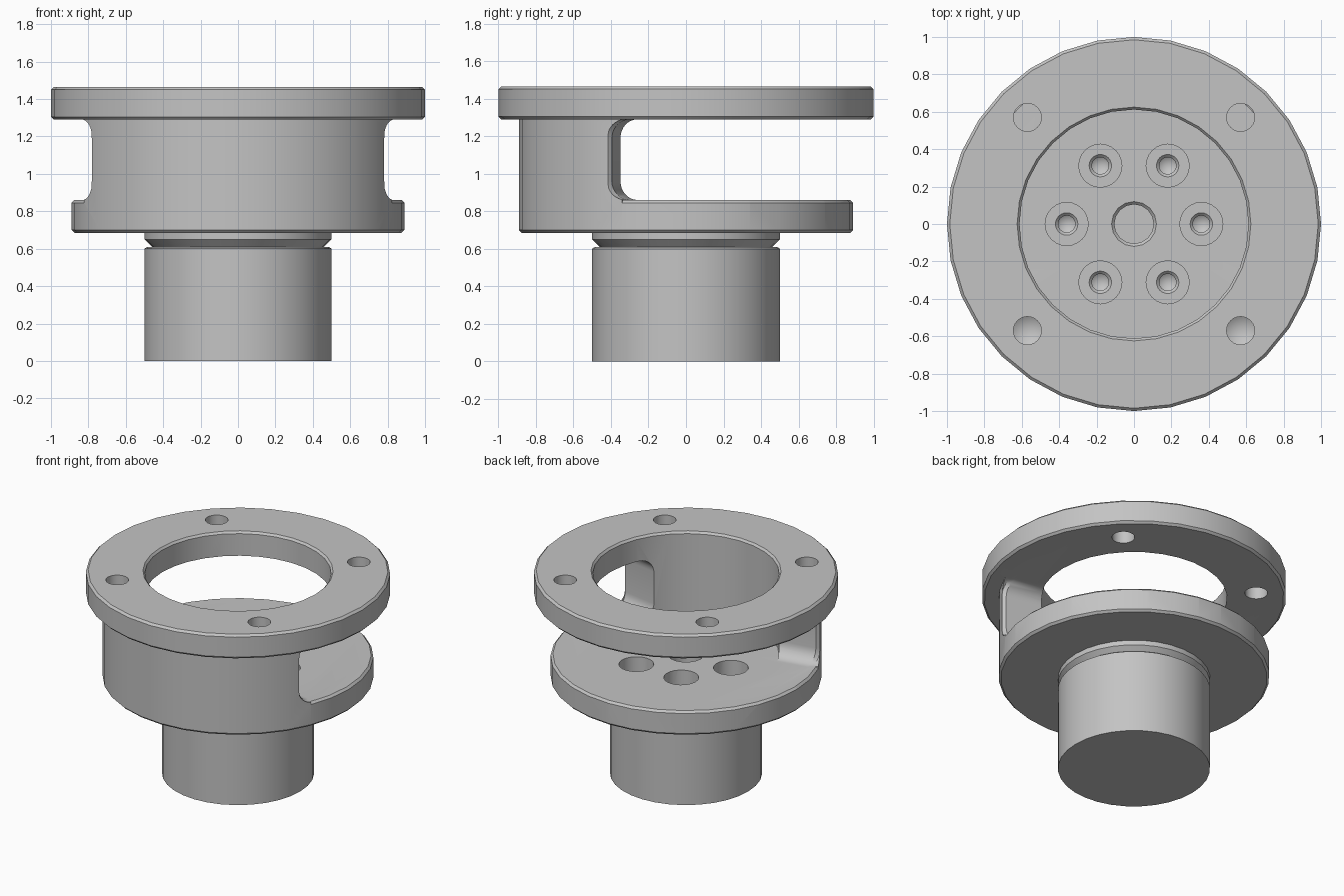
import bpy, bmesh
from math import cos, sin, pi, radians

cube = bpy.data.objects.get("Cube")
if cube:
    bpy.data.objects.remove(cube, do_unlink=True)

SEG = 32
FLOOR, CEILING = 0.86, 1.29

steel = bpy.data.materials.new("grey_metal")
steel.use_nodes = True
steel.diffuse_color = (0.55, 0.55, 0.55, 1)
steel.node_tree.nodes["Principled BSDF"].inputs["Base Color"].default_value = steel.diffuse_color


def lathe(bm, profile, centre=(0, 0), seg=SEG, first=0, count=None):
    """Revolve (radius, z) points; a profile off the axis is closed into a ring."""
    full = count is None
    steps = seg if full else count + 1
    poles = {}
    rings = []
    for k in range(steps):
        a = 2 * pi * (first + k) / seg
        ring = []
        for i, (r, z) in enumerate(profile):
            if r == 0:
                if i not in poles:
                    poles[i] = bm.verts.new((*centre, z))
                ring.append(poles[i])
            else:
                ring.append(bm.verts.new((centre[0] + r * cos(a), centre[1] + r * sin(a), z)))
        rings.append(ring)
    n = len(profile)
    for k in range(steps if full else count):
        a, b = rings[k], rings[(k + 1) % steps]
        for i in range(n):
            j = (i + 1) % n
            quad = list(dict.fromkeys((a[i], a[j], b[j], b[i])))
            if len(quad) > 2:
                bm.faces.new(quad)
    if not full:
        bm.faces.new(rings[0])
        bm.faces.new(rings[-1])


def make_object(name, bm):
    bmesh.ops.recalc_face_normals(bm, faces=bm.faces)
    mesh = bpy.data.meshes.new(name)
    bm.to_mesh(mesh)
    bm.free()
    mesh.materials.append(steel)
    ob = bpy.data.objects.new(name, mesh)
    bpy.context.collection.objects.link(ob)
    return ob


# Body: shaft, relief groove, lower disc, cup wall and top flange
bm = bmesh.new()
lathe(bm, [(0, 0), (0.5, 0), (0.5, 0.6), (0.485, 0.61), (0.46, 0.61), (0.5, 0.65),
           (0.5, 0.685), (0.875, 0.685), (0.89, 0.7), (0.89, CEILING),
           (0.985, CEILING), (1, 1.305), (1, 1.45), (0.985, 1.465),
           (0.625, 1.465), (0.612, 1.45), (0.612, FLOOR), (0, FLOOR)])
body = make_object("flanged_body", bm)

# Holes: centre bore, six counterbored bolts, four flange holes
bm = bmesh.new()
lathe(bm, [(0, 1), (0.12, 1), (0.12, FLOOR), (0.105, 0.845), (0.105, 0.5), (0, 0.5)], seg=16)
for k in range(6):
    a = k * pi / 3
    lathe(bm, [(0, 1), (0.115, 1), (0.115, 0.75), (0.06, 0.75), (0.045, 0.735),
               (0.045, 0.6), (0, 0.57)], (0.36 * cos(a), 0.36 * sin(a)), 24)
for x in (-0.57, 0.57):
    for y in (-0.57, 0.57):
        lathe(bm, [(0, 1.6), (0.075, 1.6), (0.075, 1), (0, 0.955)], (x, y), 24)
holes = make_object("hole_cutter", bm)

# Side window: rounded slot swept across x, flaring at the outer edge
bm = bmesh.new()
R, ARC = 0.1, 8
half = [(1.2, -0.42), (0.785, -0.42), (0.765, -0.395), (0.45, -0.34)]
stations = half + [(-x, y) for x, y in reversed(half)]
sections = []
for x, front in stations:
    pts = [(1.2, FLOOR), (1.2, CEILING)]
    for centre_z, start in ((CEILING - R, 90), (FLOOR + R, 180)):
        for s in range(ARC + 1):
            a = radians(start + 90 * s / ARC)
            pts.append((front + R + R * cos(a), centre_z + R * sin(a)))
    sections.append([bm.verts.new((x, round(y, 5), round(z, 5))) for y, z in pts])
for a, b in zip(sections, sections[1:]):
    for i in range(len(a)):
        j = (i + 1) % len(a)
        bm.faces.new((a[i], a[j], b[j], b[i]))
bm.faces.new(sections[0])
bm.faces.new(sections[-1])
window = make_object("window_cutter", bm)

# Chamfer along the exposed rim of the lower disc
bm = bmesh.new()
lathe(bm, [(0.865, 0.87), (0.905, 0.83), (0.92, 0.87)], first=-2, count=20)
rim = make_object("rim_chamfer_cutter", bm)

# Apply the cuts
bpy.context.view_layer.objects.active = body
for cutter in (holes, window, rim):
    cutter.hide_render = True
    mod = body.modifiers.new(cutter.name, "BOOLEAN")
    mod.operation = "DIFFERENCE"
    mod.solver = "EXACT"
    mod.object = cutter
    bpy.ops.object.modifier_apply(modifier=mod.name)
    bpy.data.objects.remove(cutter, do_unlink=True)

for ob in bpy.context.selected_objects:
    ob.select_set(False)
body.select_set(True)
bpy.ops.object.shade_smooth_by_angle(angle=radians(30))
